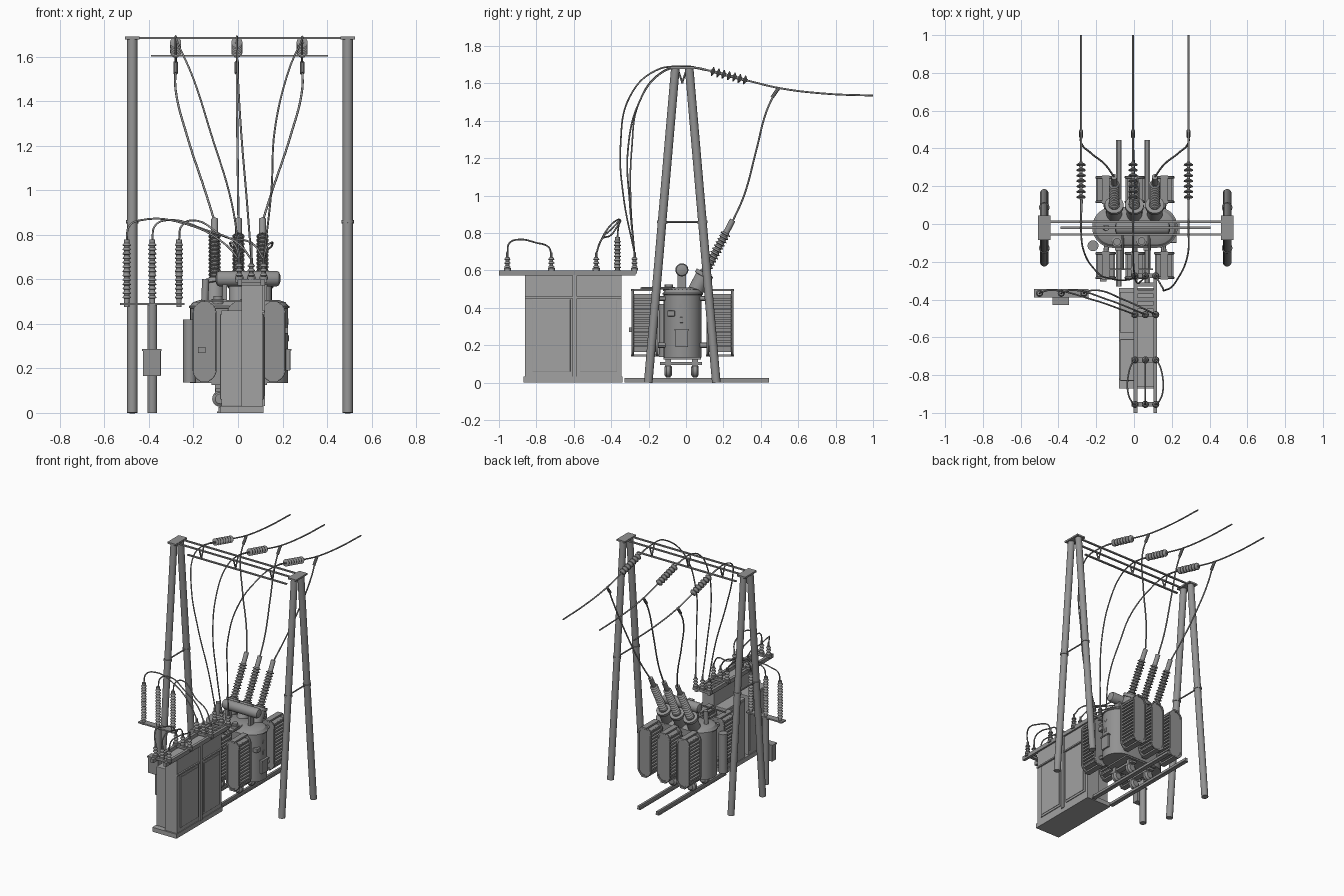
import bpy, bmesh, math
from mathutils import Vector, Matrix


def grey(name, v):
    m = bpy.data.materials.new(name)
    m.diffuse_color = (v, v, v, 1)
    return m


steel, cabinet_paint = grey("dark_steel", 0.29), grey("cabinet_paint", 0.36)


def finish(name, bm, smooth=False):
    bmesh.ops.recalc_face_normals(bm, faces=bm.faces)
    me = bpy.data.meshes.new(name)
    bm.to_mesh(me)
    bm.free()
    ob = bpy.data.objects.new(name, me)
    me.materials.append(cabinet_paint if "cabinet" in name or "door" in name else steel)
    bpy.context.collection.objects.link(ob)
    if smooth:
        bpy.ops.object.select_all(action='DESELECT')
        ob.select_set(True)
        bpy.context.view_layer.objects.active = ob
        bpy.ops.object.shade_smooth_by_angle()
    return ob


def box(name, x, y, z, bevel=0):
    bm = bmesh.new()
    c = [(a[0] + a[1]) / 2 for a in (x, y, z)]
    s = [a[1] - a[0] for a in (x, y, z)]
    bmesh.ops.create_cube(bm, size=1, matrix=Matrix.Translation(c) @ Matrix.Diagonal((*s, 1)))
    if bevel:
        bmesh.ops.bevel(bm, geom=bm.edges[:], offset=bevel, segments=2, affect='EDGES', profile=0.5)
    return finish(name, bm)


def loft(name, rings):
    bm = bmesh.new()
    vs = [[bm.verts.new(p) for p in ring] for ring in rings]
    for a, b in zip(vs, vs[1:]):
        for i in range(len(a)):
            j = (i + 1) % len(a)
            bm.faces.new((a[i], a[j], b[j], b[i]))
    bm.faces.new(vs[0])
    bm.faces.new(vs[-1])
    return finish(name, bm, True)


def lathe(name, p0, p1, prof, n=16):
    """Revolve (t, r) profile around the axis p0 -> p1."""
    p0, p1 = Vector(p0), Vector(p1)
    d = p1 - p0
    q = d.to_track_quat('Z', 'Y')
    angles = [2 * math.pi * i / n for i in range(n)]
    return loft(name, [[p0 + d * t + q @ Vector((r * math.cos(a), r * math.sin(a), 0)) for a in angles]
                       for t, r in prof])


def rod(name, p0, p1, r, n=16):
    return lathe(name, p0, p1, [(0, r), (1, r)], n)


def sheds(name, p0, p1, count, r0, r1, n=16):
    """Ribbed porcelain insulator."""
    prof = [(0, r0)]
    for i in range(count):
        prof += [((i + a) / count, r) for a, r in ((0.2, r0), (0.35, r1), (0.5, r1 * 0.95), (0.85, r0))]
    return lathe(name, p0, p1, prof + [(1, r0)], n)


def wire(name, pts, r=0.0045):
    cu = bpy.data.curves.new(name, 'CURVE')
    cu.dimensions = '3D'
    cu.bevel_depth = r
    cu.bevel_resolution = 2
    cu.resolution_u = 8
    cu.use_fill_caps = True
    cu.materials.append(steel)
    sp = cu.splines.new('BEZIER')
    sp.bezier_points.add(len(pts) - 1)
    for b, p in zip(sp.bezier_points, pts):
        b.co = p
        b.handle_left_type = b.handle_right_type = 'AUTO'
    ob = bpy.data.objects.new(name, cu)
    bpy.context.collection.objects.link(ob)
    bpy.ops.object.select_all(action='DESELECT')
    ob.select_set(True)
    bpy.context.view_layer.objects.active = ob
    bpy.ops.object.convert(target='MESH')


def stadium(hw, hh, n=10):
    """Closed 2D outline with round ends along the longer axis."""
    r, L = min(hw, hh), max(hw, hh) - min(hw, hh)
    pts = []
    for k in (0, 1):
        for i in range(n + 1):
            a = math.pi * (k + i / n)
            pts.append((r * math.cos(a), r * math.sin(a) + (L if k == 0 else -L)))
    return pts if hh > hw else [(y, -x) for x, y in pts]


# portal frame
for x in (-0.475, 0.493):
    for s in (-1, 1):
        rod("portal_leg", (x, -0.02 + s * 0.182, 0), (x, -0.02 + s * 0.037, 1.68), 0.023, 20)
        yc = -0.02 + s * 0.108
        rod("leg_collar", (x, yc, 0.852), (x, yc - s * 0.001, 0.865), 0.028)
    rod("leg_brace", (x, -0.13, 0.86), (x, 0.09, 0.86), 0.005, 8)
    box("leg_cap", (x - 0.033, x + 0.033), (-0.085, 0.045), (1.678, 1.69))
for y in (-0.055, 0.012):
    box("top_beam", (-0.475, 0.493), (y - 0.006, y + 0.006), (1.679, 1.688))
box("lower_beam", (-0.39, 0.405), (-0.027, -0.013), (1.6, 1.608))

# overhead lines, strings and drops for each phase
phases = [(-0.28, -0.105), (-0.005, 0.002), (0.288, 0.11)]
for x, bx in phases:
    for y in (-0.045, 0.005):
        rod("beam_hanger", (x, y, 1.68), (x, -0.02, 1.605), 0.005, 8)
    sheds("string_insulator", (x, 0.13, 1.667), (x, 0.33, 1.615), 7, 0.008, 0.025)
    wire("string_link", [(x, 0.01, 1.687), (x, 0.07, 1.682), (x, 0.13, 1.667)], 0.005)
    wire("overhead_line", [(x, 0.33, 1.615), (x, 0.5, 1.575), (x, 0.75, 1.545), (x, 1, 1.535)], 0.005)
    rod("line_clamp", (x, 0.495, 1.575), (x, 0.46, 1.525), 0.01, 10)
    m = x + (bx - x) * 0.3
    wire("bushing_drop", [(x, 0.48, 1.56), (x, 0.43, 1.45), (m, 0.375, 1.24),
                          (x + (bx - x) * 0.75, 0.31, 1.0), (bx, 0.248, 0.86)], 0.005)
    # high voltage bushing
    axis = lambda t: (bx, 0.045 + 0.205 * t, 0.48 + 0.39 * t)
    lathe("bushing_turret", axis(0), axis(0.3), [(0, 0.042), (0.75, 0.042), (0.76, 0.05), (0.92, 0.05), (0.93, 0.03), (1, 0.03)], 20)
    sheds("bushing_insulator", axis(0.3), axis(0.83), 12, 0.018, 0.028)
    rod("bushing_cap", axis(0.83), axis(1), 0.016)

# wires over the portal down to the switch frame
for pts in ([(-0.275, 0.13, 1.667), (-0.28, -0.02, 1.692), (-0.27, -0.13, 1.66), (-0.2, -0.25, 1.5), (-0.12, -0.29, 1.25), (-0.03, -0.295, 0.95), (0.01, -0.275, 0.69)],
            [(-0.005, 0.13, 1.667), (-0.005, -0.02, 1.69), (-0.005, -0.14, 1.65), (0.0, -0.25, 1.5), (0.015, -0.31, 1.25), (0.04, -0.3, 0.95), (0.06, -0.275, 0.69)],
            [(0.288, 0.13, 1.667), (0.288, -0.02, 1.69), (0.285, -0.16, 1.67), (0.225, -0.3, 1.53), (0.165, -0.35, 1.27), (0.15, -0.335, 1.0), (0.115, -0.275, 0.69)]):
    wire("crossing_wire", pts)

# transformer tank with domed lid
rings = []
for z, s in ((0.135, 0), (0.47, 0), (0.472, 0.006), (0.48, 0.006), (0.482, 0), (0.497, -0.012), (0.508, -0.045)):
    rings.append([(px + 0.005, py - 0.018, z) for px, py in stadium(0.22 + s, 0.102 + s, 14)])
loft("transformer_tank", rings)
box("tank_base", (-0.12, 0.13), (-0.12, 0.08), (0.125, 0.14))

# radiators: stadium end panels with recessed face, and stacked fins
for cx in (-0.15, 0.005, 0.16):
    for y0, y1, yt in ((-0.285, -0.155, -0.05), (0.117, 0.247, 0.02)):
        outline = ((-1, 0.04, 0.166, 0.3), (-1, 0.04, 0.166, 1), (-1, 0.05, 0.177, 1), (-1, 0.054, 0.181, 0.6))
        half = [(s * d, w, h) for s, w, h, d in outline]
        for y in (y0, y1):
            loft("radiator_panel", [[(cx + a, y + o * 0.007, 0.32 + b) for a, b in stadium(w, h)]
                                    for o, w, h in half + [(-o, w, h) for o, w, h in half[::-1]]])
        for i in range(13):
            z = 0.172 + i * 0.0247
            w = 0.042 if i in (0, 12) else 0.05
            box("radiator_fin", (cx - w, cx + w), (y0, y1), (z - 0.006, z + 0.006))
        box("radiator_core", (cx - 0.035, cx + 0.035), (y0, y1), (0.165, 0.475))
        for z in (0.2, 0.45):
            rod("radiator_pipe", (cx, y0 if yt > 0 else y1, z), (cx * 0.9, yt, z), 0.014, 12)
        for z in (0.145, 0.495):
            box("radiator_strap", (cx - 0.02, cx + 0.02), (y0 - 0.01, y1 + 0.01), (z - 0.006, z + 0.006))

# oil conservator and lid fittings
lathe("conservator", (-0.1, -0.022, 0.603), (0.19, -0.022, 0.603),
      [(0, 0.015), (0.02, 0.03), (0.06, 0.035), (0.94, 0.035), (0.98, 0.03), (1, 0.015)], 20)
for x in (-0.06, 0.12):
    box("conservator_support", (x - 0.01, x + 0.01), (-0.045, 0.0), (0.5, 0.58))
for x, y in ((-0.09, -0.095), (0.04, -0.09)):
    lathe("lid_cover", (x, y, 0.49), (x, y, 0.525), [(0, 0.028), (0.6, 0.028), (0.62, 0.02), (1, 0.02)])
box("bus_bar", (-0.15, 0.1), (-0.243, -0.235), (0.5, 0.508))
for x in (-0.06, 0.08):
    rod("lid_pipe", (x, -0.239, 0.504), (x, -0.06, 0.504), 0.007, 10)
rod("gas_relay_pipe", (-0.15, -0.02, 0.49), (-0.145, -0.02, 0.6), 0.016)
rod("side_cylinder", (-0.217, -0.115, 0.137), (-0.217, -0.115, 0.42), 0.029, 20)

# instruments on the tank ends
box("control_box", (0.21, 0.235), (-0.057, 0.012), (0.19, 0.285), 0.003)
box("control_box_lid", (0.21, 0.24), (-0.062, 0.017), (0.28, 0.288))
box("gauge_box", (0.19, 0.225), (-0.1, -0.06), (0.355, 0.385), 0.003)
box("gauge_box", (0.2, 0.228), (-0.035, -0.015), (0.32, 0.35), 0.003)
rod("gauge_dial", (0.2, -0.025, 0.41), (0.226, -0.025, 0.41), 0.013)
box("rating_box", (-0.18, -0.145), (-0.305, -0.29), (0.27, 0.295))

# undercarriage and rails
for x in (-0.08, 0.07):
    box("rail", (x - 0.008, x + 0.008), (-0.33, 0.445), (0, 0.026))
    box("rail_foot", (x - 0.014, x + 0.014), (-0.33, 0.445), (0, 0.006))
    box("bogie_beam", (x - 0.02, x + 0.02), (-0.14, 0.085), (0.095, 0.11))
    for y in (-0.095, 0.048):
        lathe("wheel", (x, y - 0.02, 0.063), (x, y + 0.02, 0.063), [(0, 0.022), (0.25, 0.036), (0.75, 0.036), (1, 0.022)], 20)
        box("wheel_fork", (x - 0.024, x + 0.024), (y - 0.015, y + 0.015), (0.08, 0.135))

# switchgear cabinet
box("cabinet_plinth", (-0.08, 0.115), (-0.87, -0.34), (0, 0.032))
box("cabinet_body", (0.015, 0.11), (-0.86, -0.345), (0.03, 0.575))
for y0, y1 in ((-0.83, -0.61), (-0.575, -0.36)):
    box("side_cabinet", (-0.075, 0.02), (y0, y1), (0.03, 0.46), 0.003)
    for x0, x1 in ((0.1, 0.116), (-0.08, -0.07)):
        box("cabinet_door", (x0, x1), (y0 + 0.008, y1 - 0.008), (0.06, 0.445), 0.003)
    box("door_inset", (0.1, 0.119), (y0 + 0.02, y1 - 0.02), (0.075, 0.43))
box("cabinet_rib", (0.1, 0.122), (-0.607, -0.582), (0.03, 0.575))
box("cabinet_ledge", (0.1, 0.12), (-0.86, -0.345), (0.45, 0.46))

# insulator frame above the cabinet
for x in (0.008, 0.112):
    box("frame_rail", (x - 0.01, x + 0.01), (-1, -0.27), (0.572, 0.6))
xs = (0.005, 0.06, 0.115)
for y in (-0.955, -0.72, -0.48, -0.275):
    box("frame_crossbar", (-0.012, 0.13), (y - 0.012, y + 0.012), (0.585, 0.602))
    for x in xs:
        rod("insulator_base", (x, y, 0.6), (x, y, 0.612), 0.019)
        sheds("post_insulator", (x, y, 0.61), (x, y, 0.672), 3, 0.01, 0.017, 12)
        rod("insulator_terminal", (x, y, 0.67), (x, y, 0.695), 0.007, 10)
for i, x in enumerate(xs):
    b = (i - 1) * 0.035
    wire("jumper_wire", [(x, -0.955, 0.69), (x + b * 0.4, -0.945, 0.745), (x + b, -0.9, 0.765), (x + b, -0.8, 0.748), (x + b * 0.4, -0.735, 0.725), (x, -0.72, 0.69)])
for i in range(4):
    y = -0.44 + i * 0.04
    box("roof_slat", (0.015, 0.11), (y - 0.01, y + 0.01), (0.575, 0.595))

# standing arrester post
rod("arrester_post", (-0.385, -0.367, 0), (-0.385, -0.367, 0.485), 0.022, 20)
box("arrester_beam", (-0.53, -0.24), (-0.39, -0.344), (0.484, 0.494))
box("meter_box", (-0.427, -0.347), (-0.425, -0.38), (0.165, 0.28), 0.003)
box("meter_box_roof", (-0.431, -0.343), (-0.43, -0.376), (0.278, 0.287))
for ax, bx, sag in zip((-0.5, -0.385, -0.265), xs, (0.845, 0.82, 0.79)):
    rod("arrester_foot", (ax, -0.367, 0.475), (ax, -0.367, 0.51), 0.012)
    sheds("arrester_insulator", (ax, -0.367, 0.51), (ax, -0.367, 0.765), 13, 0.013, 0.019)
    rod("arrester_joint", (ax, -0.367, 0.625), (ax, -0.367, 0.645), 0.015)
    rod("arrester_cap", (ax, -0.367, 0.755), (ax, -0.367, 0.778), 0.013)
    d = bx - ax
    wire("arrester_wire", [(ax, -0.367, 0.775), (ax + 0.012, -0.36, 0.84), (ax + 0.06, -0.35, 0.865),
                           (ax + d * 0.55, -0.4, sag), (ax + d * 0.87, -0.455, 0.76), (bx, -0.48, 0.69)])
